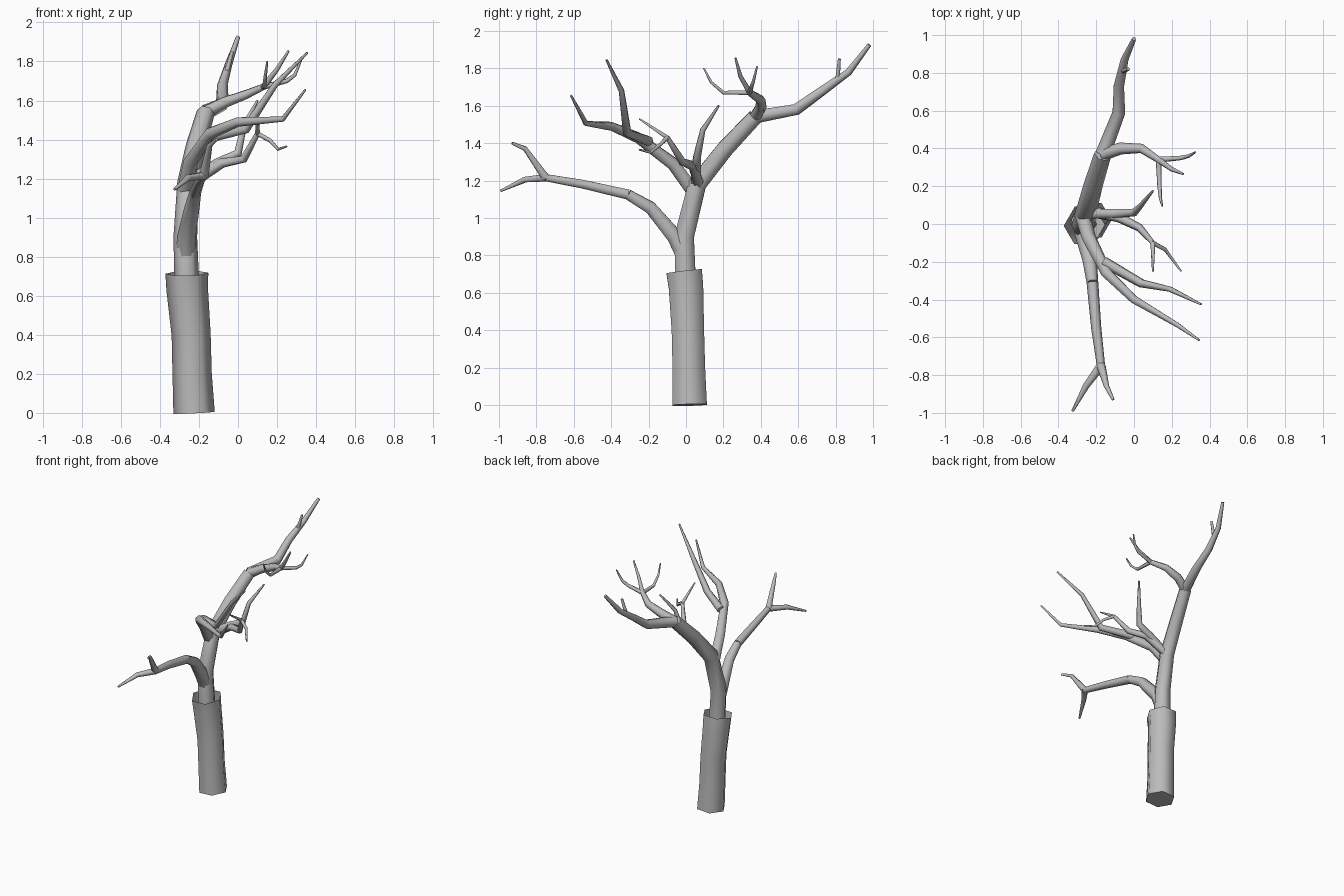
import bpy, bmesh, math
from mathutils import Vector

cube = bpy.data.objects.get("Cube")
if cube:
    bpy.data.objects.remove(cube, do_unlink=True)

bark = bpy.data.materials.new("grey_bark")
bark.use_nodes = True
grey = (0.5, 0.5, 0.5, 1)
bark.diffuse_color = grey
bark.node_tree.nodes["Principled BSDF"].inputs["Base Color"].default_value = grey

SIDES = 6


def radii_along(points, thick, thin, waist):
    """Taper by distance travelled, with an optional narrowing half way."""
    travelled = [0]
    for start, stop in zip(points, points[1:]):
        travelled.append(travelled[-1] + (stop - start).length)
    fractions = [distance / travelled[-1] for distance in travelled]
    return [thick + (thin - thick) * t ** 1.3 - waist * math.sin(math.pi * t) for t in fractions]


def limb(name, path, thick, thin, waist=0, open_end=False):
    """Sweep a six-sided tapering tube along the path and return its end point."""
    points = [Vector(point) for point in path]
    radii = radii_along(points, thick, thin, waist)
    bm = bmesh.new()
    side = Vector((1, 0, 0))
    rings = []
    for i, (point, radius) in enumerate(zip(points, radii)):
        before = points[max(i - 1, 0)]
        after = points[min(i + 1, len(points) - 1)]
        along = ((point - before).normalized() + (after - point).normalized()).normalized()
        side = (side - along * side.dot(along)).normalized()
        other = along.cross(side)
        angles = [math.tau * k / SIDES for k in range(SIDES)]
        rings.append([bm.verts.new(point + radius * (side * math.cos(a) + other * math.sin(a)))
                      for a in angles])
    for low, high in zip(rings, rings[1:]):
        for k in range(SIDES):
            n = (k + 1) % SIDES
            bm.faces.new((low[k], low[n], high[n], high[k]))
    bm.faces.new(reversed(rings[0]))
    if not open_end:
        bm.faces.new(rings[-1])

    mesh = bpy.data.meshes.new(name)
    bm.to_mesh(mesh)
    bm.free()
    mesh.materials.append(bark)
    obj = bpy.data.objects.new(name, mesh)
    bpy.context.collection.objects.link(obj)
    bpy.ops.object.select_all(action="DESELECT")
    obj.select_set(True)
    bpy.context.view_layer.objects.active = obj
    bpy.ops.object.shade_smooth_by_angle(angle=math.radians(75))
    return points[-1]


# Hollow trunk sleeve, open at the top
limb("trunk_sleeve",
     [(-.225, .02, 0), (-.235, .015, .2), (-.24, .01, .4), (-.26, 0, .63), (-.262, -.01, .715)],
     thick=.106, thin=.11, waist=.008, open_end=True)

# Main stem and the top bough that leans back
stem_top = limb("main_stem",
                [(-.26, 0, .6), (-.27, -.01, .9), (-.255, .06, 1.18), (-.215, .21, 1.37), (-.165, .37, 1.54)],
                thick=.064, thin=.047)
limb("top_bough",
     [stem_top, (-.08, .59, 1.58), (-.08, .73, 1.68), (-.05, .87, 1.78), (0, .98, 1.925)],
     thick=.04, thin=.012)
limb("top_bough_twig", [(-.06, .81, 1.74), (-.03, .82, 1.85)], thick=.014, thin=.009)

# Upper side branch with three twigs
upper_tip = limb("upper_branch",
                 [stem_top, (-.07, .4, 1.59), (.04, .4, 1.63), (.13, .34, 1.67)],
                 thick=.036, thin=.018)
limb("upper_twig_outer", [upper_tip, (.25, .35, 1.7), (.29, .36, 1.73), (.325, .38, 1.81)],
     thick=.016, thin=.005)
limb("upper_twig_middle", [upper_tip, (.2, .29, 1.76), (.26, .265, 1.855)],
     thick=.017, thin=.006)
limb("upper_twig_front", [upper_tip, (.135, .2, 1.67), (.14, .135, 1.725), (.15, .095, 1.8)],
     thick=.015, thin=.005)

# Front left branch and its fork
limb("front_left_branch",
     [(-.27, .04, 1.14), (-.24, -.07, 1.29), (-.145, -.26, 1.43), (0, -.4, 1.49),
      (.23, -.535, 1.505), (.345, -.615, 1.655)],
     thick=.042, thin=.006)
limb("front_left_fork",
     [(-.16, -.2, 1.41), (.04, -.315, 1.455), (.19, -.345, 1.68), (.355, -.425, 1.845)],
     thick=.03, thin=.006)

# Long low front branch and its forked end
low_bend = limb("low_front_bough",
                [(-.265, 0, .78), (-.265, -.06, .9), (-.235, -.19, 1.055), (-.22, -.31, 1.125)],
                thick=.052, thin=.031)
low_fork = limb("low_front_branch", [low_bend, (-.2, -.55, 1.18), (-.175, -.75, 1.215)],
                thick=.031, thin=.022)
limb("low_fork_right", [low_fork, (-.255, -.86, 1.205), (-.325, -.99, 1.145)],
     thick=.023, thin=.007)
limb("low_fork_left", [low_fork, (-.145, -.86, 1.37), (-.11, -.93, 1.4)],
     thick=.025, thin=.008)

# Middle branches on the left of the stem
limb("middle_back_branch",
     [(-.24, .055, 1.19), (-.1, .055, 1.28), (0, .06, 1.33), (.03, .09, 1.47), (.1, .175, 1.6)],
     thick=.032, thin=.006)
middle_fork = limb("middle_front_branch",
                   [(-.24, .07, 1.18), (-.08, .035, 1.28), (.03, -.02, 1.3), (.1, -.1, 1.43)],
                   thick=.032, thin=.013)
limb("middle_twig_upper", [middle_fork, (.1, -.25, 1.53)], thick=.013, thin=.005)
limb("middle_twig_lower", [middle_fork, (.165, -.135, 1.395), (.205, -.19, 1.35), (.25, -.25, 1.365)],
     thick=.013, thin=.005)
